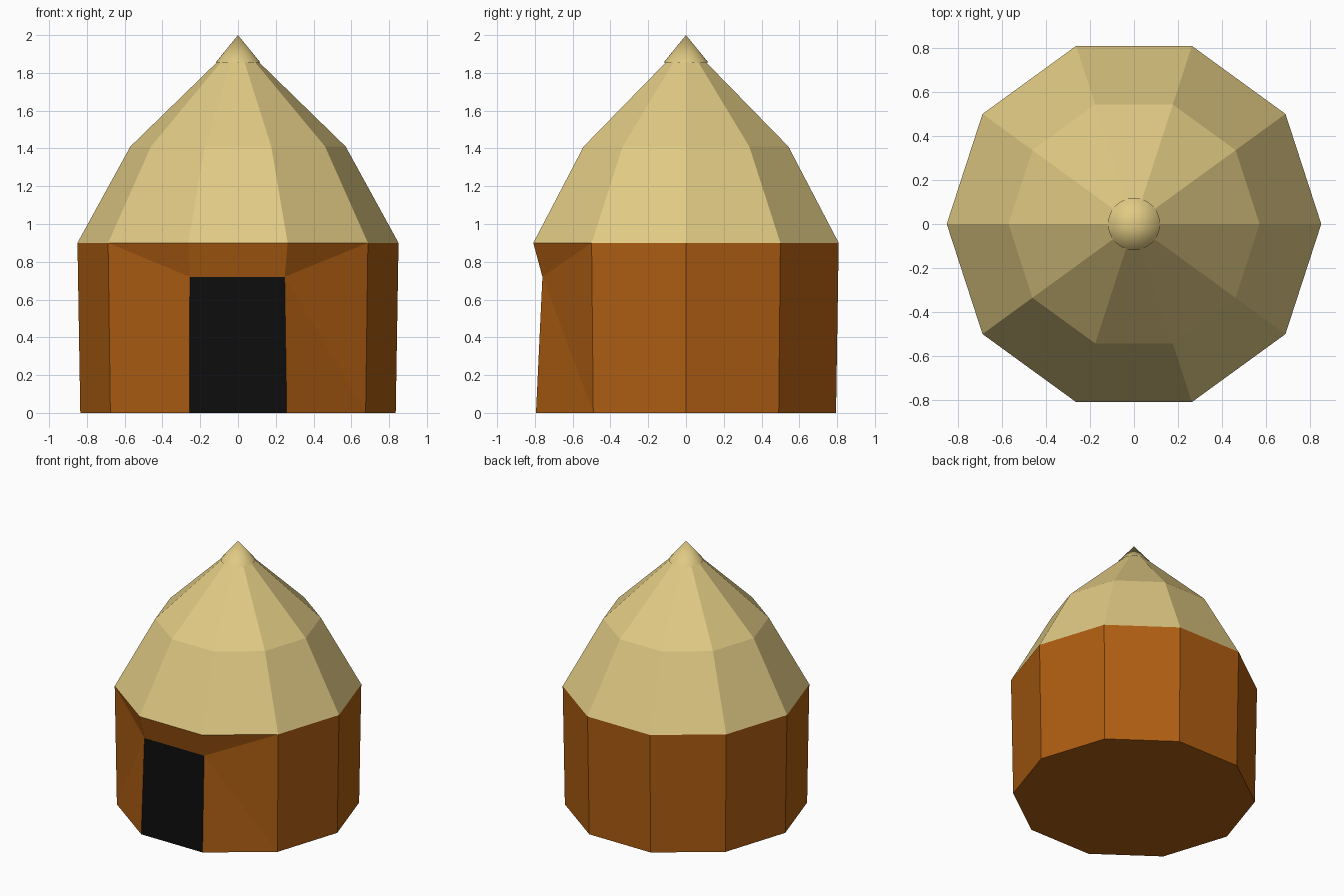
import bpy, bmesh, math

if "Cube" in bpy.data.objects:
    bpy.data.objects.remove(bpy.data.objects["Cube"])

SIDES = 10


def material(name, color):
    m = bpy.data.materials.new(name)
    m.diffuse_color = (*color, 1)
    m.use_nodes = True
    m.node_tree.nodes["Principled BSDF"].inputs["Base Color"].default_value = m.diffuse_color
    return m


brown = material("brown wall", (0.42, 0.11, 0.006))
straw = material("straw", (0.75, 0.59, 0.23))
black = material("black doorway", (0.004, 0.004, 0.004))


def ring(bm, r, z, n=SIDES):
    return [bm.verts.new((r * math.cos(math.tau * i / n), r * math.sin(math.tau * i / n), z))
            for i in range(n)]


def finish(bm, name, mats):
    bmesh.ops.recalc_face_normals(bm, faces=bm.faces)
    me = bpy.data.meshes.new(name)
    bm.to_mesh(me)
    bm.free()
    ob = bpy.data.objects.new(name, me)
    bpy.context.collection.objects.link(ob)
    for m in mats:
        me.materials.append(m)
    return ob


# Walls: ten-sided drum, with the front panel bent inward at the door head
bm = bmesh.new()
low, high = ring(bm, 0.835, 0), ring(bm, 0.85, 0.9)
head = {7: bm.verts.new((-0.255, -0.76, 0.72)), 8: bm.verts.new((0.247, -0.76, 0.72))}
bm.faces.new(low)
bm.faces.new(high)
for i in range(SIDES):
    j = (i + 1) % SIDES
    if i == 7:      # doorway and lintel
        bm.faces.new((low[i], low[j], head[j], head[i])).material_index = 1
        bm.faces.new((head[i], head[j], high[j], high[i]))
    elif j == 7:    # wall left of the door
        bm.faces.new((low[i], low[j], head[7]))
        bm.faces.new((low[i], head[7], high[i]))
        bm.faces.new((head[7], high[j], high[i]))
    elif i == 8:    # wall right of the door
        bm.faces.new((low[i], low[j], head[8]))
        bm.faces.new((head[8], low[j], high[j]))
        bm.faces.new((head[8], high[j], high[i]))
    else:
        bm.faces.new((low[i], low[j], high[j], high[i]))
finish(bm, "walls", [brown, black])

# Thatched roof: two slopes meeting at a point
bm = bmesh.new()
eave, bend = ring(bm, 0.85, 0.9), ring(bm, 0.57, 1.41)
top = bm.verts.new((0, 0, 1.965))
for i in range(SIDES):
    j = (i + 1) % SIDES
    bm.faces.new((eave[i], eave[j], bend[j], bend[i]))
    bm.faces.new((bend[i], bend[j], top))
finish(bm, "roof", [straw])

# Smooth cone capping the roof
bm = bmesh.new()
rim = ring(bm, 0.118, 1.855, 32)
tip = bm.verts.new((0, 0, 2.0))
for i in range(32):
    bm.faces.new((rim[i], rim[(i + 1) % 32], tip)).smooth = True
finish(bm, "roof_cap", [straw])
